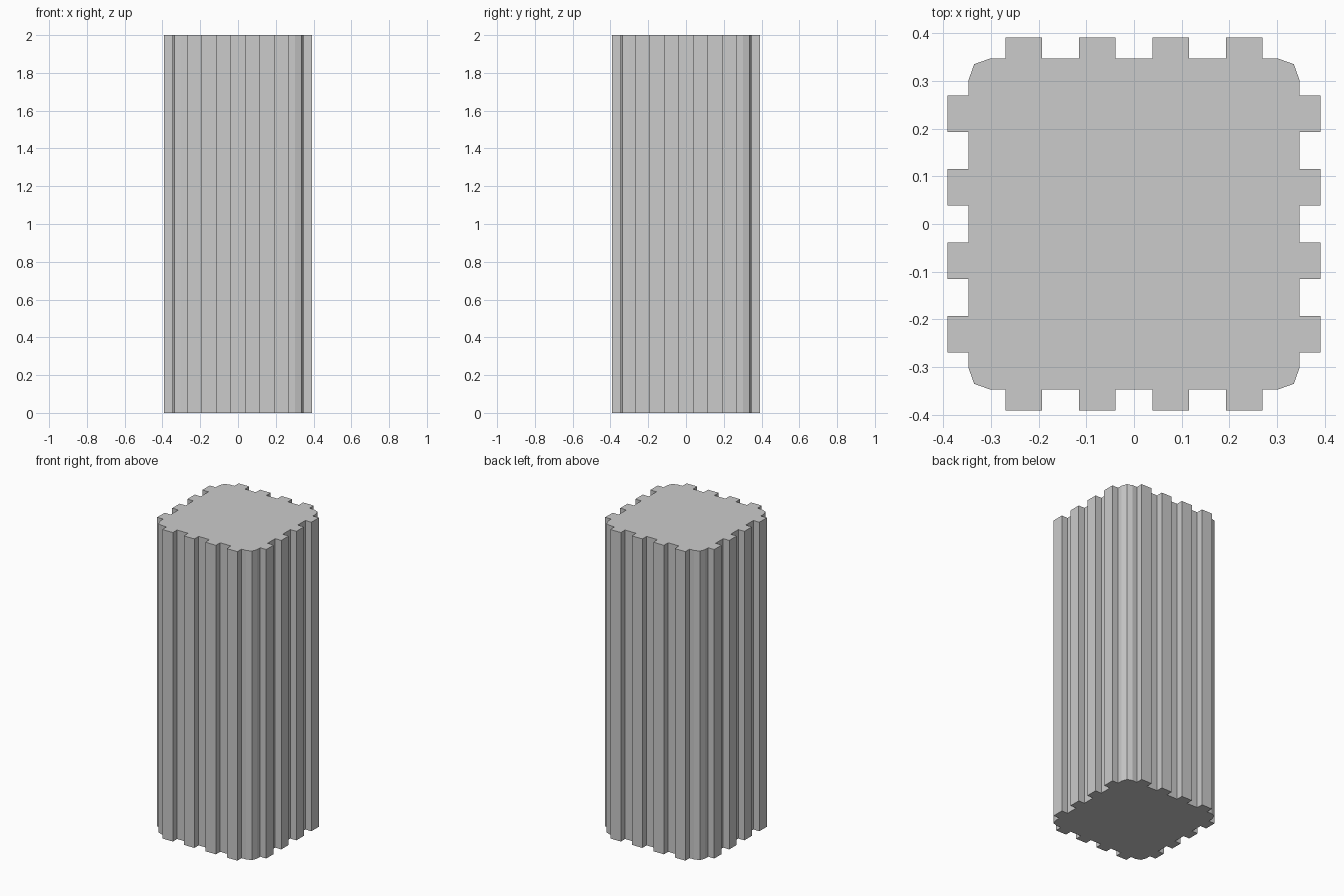
import bpy, bmesh
from mathutils import Matrix, Vector

if "Cube" in bpy.data.objects:
    bpy.data.objects.remove(bpy.data.objects["Cube"])

HEIGHT = 2.0
INNER, OUTER = 0.347, 0.3905      # groove face and rib face distances
HALF_RIB = 0.038
RIB_CENTRES = (-0.231, -0.077, 0.077, 0.231)

# Front side profile: left corner bevel, then four ribs, then right bevel start
side = [(-0.335, -0.335), (-0.301, -INNER)]
for c in RIB_CENTRES:
    a, b = c - HALF_RIB, c + HALF_RIB
    side += [(a, -INNER), (a, -OUTER), (b, -OUTER), (b, -INNER)]
side.append((0.301, -INNER))

# Turn the side profile through four quarters and extrude the outline
bm = bmesh.new()
verts = []
for quarter in range(4):
    rot = Matrix.Rotation(quarter * 1.5707963267948966, 2)
    for p in side:
        x, y = rot @ Vector(p)
        verts.append(bm.verts.new((x, y, 0)))
base = bm.faces.new(verts)
top = bmesh.ops.extrude_face_region(bm, geom=[base], use_keep_orig=True)
bmesh.ops.translate(bm, vec=(0, 0, HEIGHT),
                    verts=[v for v in top["geom"] if isinstance(v, bmesh.types.BMVert)])
bmesh.ops.recalc_face_normals(bm, faces=bm.faces)

mesh = bpy.data.meshes.new("fluted_column")
bm.to_mesh(mesh)
bm.free()
column = bpy.data.objects.new("fluted_column", mesh)
bpy.context.collection.objects.link(column)
